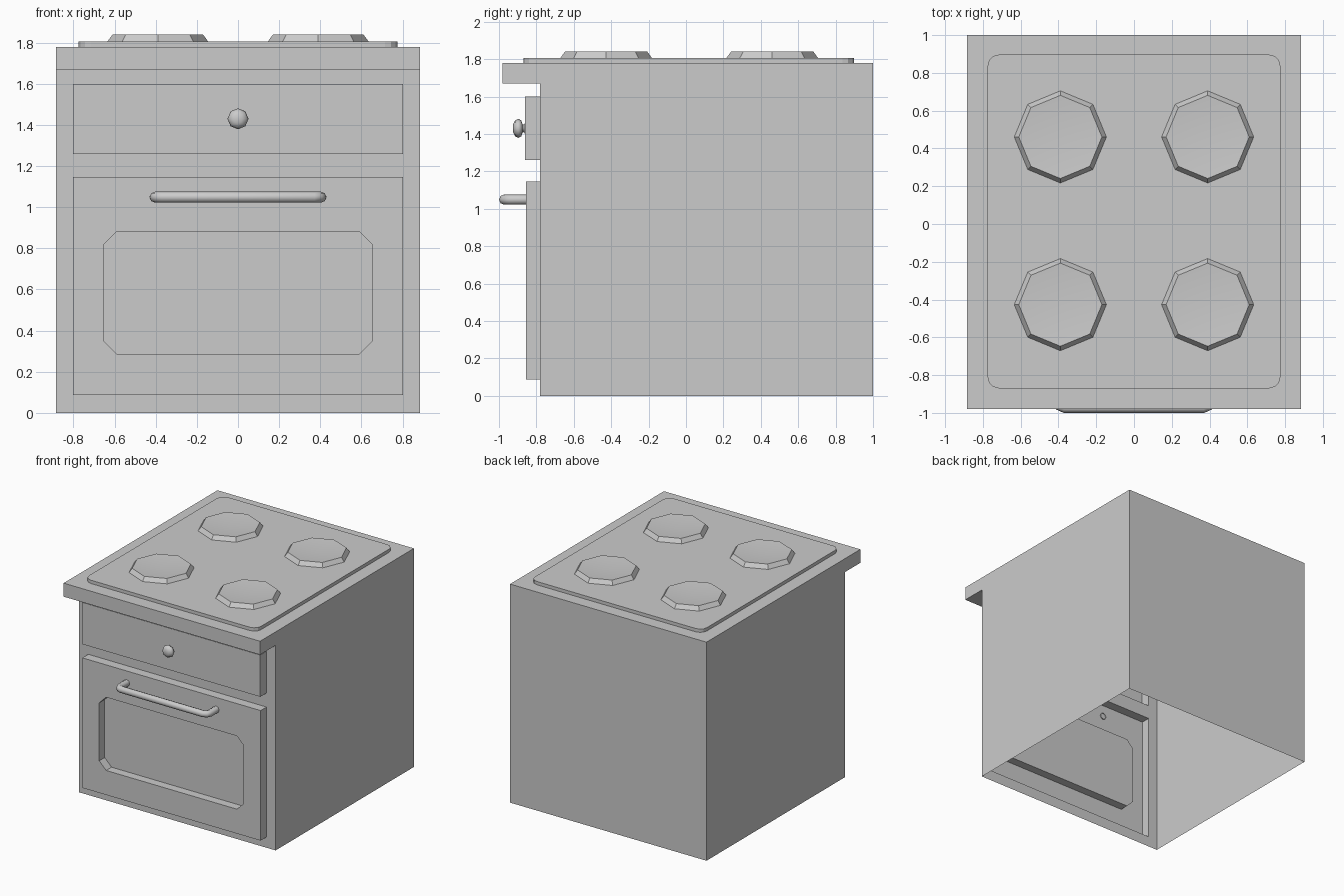
import bpy, bmesh, math

if "Cube" in bpy.data.objects:
    bpy.data.objects.remove(bpy.data.objects["Cube"])

W, FRONT, BACK, LIP = 0.885, -0.78, 1.0, -0.98   # body half width and depths
LIP_Z, TOP = 1.67, 1.78
PANEL_X = 0.803


def make(name, faces, smooth=None):
    """Mesh object from faces given as point lists; shared corners are welded."""
    bm = bmesh.new()
    for pts in faces:
        bm.faces.new([bm.verts.new(p) for p in pts])
    bmesh.ops.remove_doubles(bm, verts=bm.verts, dist=1e-4)
    bmesh.ops.recalc_face_normals(bm, faces=bm.faces)
    me = bpy.data.meshes.new(name)
    bm.to_mesh(me)
    bm.free()
    ob = bpy.data.objects.new(name, me)
    bpy.context.collection.objects.link(ob)
    if smooth:
        bpy.ops.object.select_all(action='DESELECT')
        ob.select_set(True)
        bpy.context.view_layer.objects.active = ob
        bpy.ops.object.shade_smooth_by_angle(angle=math.radians(smooth))
    return ob


def walls(a, b):
    """Quads joining two matching closed loops."""
    n = len(a)
    return [[a[i], a[(i + 1) % n], b[(i + 1) % n], b[i]] for i in range(n)]


def rect(x, z0, z1, y):
    return [(-x, y, z0), (x, y, z0), (x, y, z1), (-x, y, z1)]


def ring(r, n, place):
    return [place(r * math.cos(2 * math.pi * i / n), r * math.sin(2 * math.pi * i / n))
            for i in range(n)]


# Body shell: open underneath, with front openings behind door and drawer
xs = [-W, -PANEL_X, PANEL_X, W]
zs = [0, 0.087, 1.146, 1.26, 1.60, LIP_Z]
faces = []
for i in range(3):
    for j in range(5):
        if not (i == 1 and j in (1, 3)):
            faces.append([(xs[a], FRONT, zs[b])
                          for a, b in ((i, j), (i + 1, j), (i + 1, j + 1), (i, j + 1))])
for x in (-W, W):
    faces.append([(x, FRONT, z) for z in zs] +
                 [(x, LIP, LIP_Z), (x, LIP, TOP), (x, BACK, TOP), (x, BACK, 0)])
faces.append([(x, FRONT, LIP_Z) for x in xs] + [(W, LIP, LIP_Z), (-W, LIP, LIP_Z)])
faces.append(rect(W, LIP_Z, TOP, LIP))
faces.append(rect(W, 0, TOP, BACK))
faces.append([(-W, LIP, TOP), (W, LIP, TOP), (W, BACK, TOP), (-W, BACK, TOP)])
make("body", faces)

# Drawer front
drawer = rect(PANEL_X, zs[3], zs[4], -0.861)
make("drawer_front", walls(rect(PANEL_X, zs[3], zs[4], FRONT), drawer) + [drawer])

# Oven door with recessed window, corners cut
DOOR_Y, WIN_Y = -0.856, -0.786
outer = rect(PANEL_X, zs[1], zs[2], DOOR_Y)


def window(y):
    x, z0, z1, c = 0.651, 0.286, 0.882, 0.062
    return [(-x, y, z0 + c), (-x + c, y, z0), (x - c, y, z0), (x, y, z0 + c),
            (x, y, z1 - c), (x - c, y, z1), (-x + c, y, z1), (-x, y, z1 - c)]


hole, pane = window(DOOR_Y), window(WIN_Y)
faces = walls(rect(PANEL_X, zs[1], zs[2], FRONT), outer) + walls(hole, pane) + [pane]
for i in range(4):
    faces.append([outer[i], hole[2 * i], hole[2 * i + 1]])
    faces.append([outer[i], outer[(i + 1) % 4], hole[(2 * i + 2) % 8], hole[2 * i + 1]])
make("oven_door", faces)

# Door handle: bent tube
cu = bpy.data.curves.new("door_handle", 'CURVE')
cu.dimensions = '3D'
cu.bevel_depth = 0.027
cu.bevel_resolution = 2
half = [(0.403, -0.85), (0.403, -0.94), (0.393, -0.963), (0.368, -0.973)]
path = [(-x, y) for x, y in half] + half[::-1]
sp = cu.splines.new('POLY')
sp.points.add(len(path) - 1)
for p, (x, y) in zip(sp.points, path):
    p.co = (x, y, 1.049, 1)
sp.use_smooth = True
bpy.context.collection.objects.link(bpy.data.objects.new("door_handle", cu))

# Drawer knob: turned profile, eight sides
profile = [(0.032, -0.859), (0.02, -0.866), (0.022, -0.874), (0.043, -0.881),
           (0.051, -0.896), (0.043, -0.913), (0.022, -0.924)]
loops = [ring(r, 8, lambda a, b, y=y: (a, y, 1.43 + b)) for r, y in profile]
faces = [f for a, b in zip(loops, loops[1:]) for f in walls(a, b)] + [loops[-1]]
make("drawer_knob", faces, 50)

# Cooktop plate with rounded corners
corners = [(0.715, 0.837, 0), (-0.715, 0.837, 90), (-0.715, -0.81, 180), (0.715, -0.81, 270)]
outline = [(cx + 0.06 * math.cos(math.radians(s + k * 30)),
            cy + 0.06 * math.sin(math.radians(s + k * 30)))
           for cx, cy, s in corners for k in range(4)]
low = [(x, y, TOP) for x, y in outline]
high = [(x, y, 1.807) for x, y in outline]
make("cooktop_plate", walls(low, high) + [high])

# Burners: octagonal, shallow dished tops
for x, side in ((-0.39, "left"), (0.39, "right")):
    for y, row in ((-0.427, "front"), (0.461, "back")):
        def loop(r, z):
            return ring(r, 8, lambda a, b: (x + a, y + b, z))
        base, rim = loop(0.244, 1.807), loop(0.22, 1.84)
        dish = [[rim[i], rim[(i + 1) % 8], (x, y, 1.822)] for i in range(8)]
        make(f"burner_{row}_{side}", walls(base, rim) + dish, 25)
